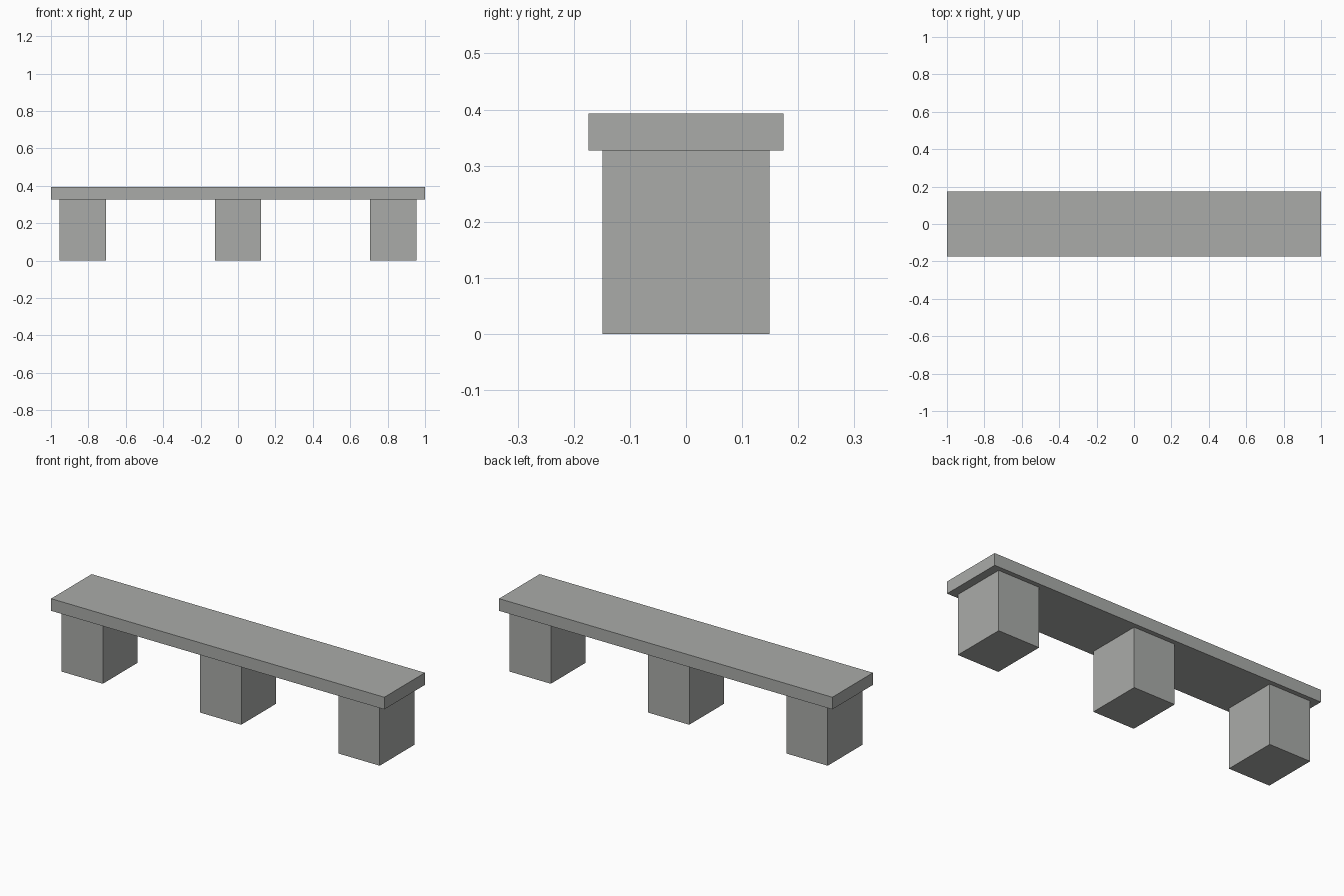
import bpy

cube = bpy.data.objects.get("Cube")
if cube:
    bpy.data.objects.remove(cube, do_unlink=True)

SEAT_BOTTOM, SEAT_TOP = 0.327, 0.393

# Single stone colour
stone = bpy.data.materials.new("grey_stone")
stone.use_nodes = True
stone.diffuse_color = (0.4, 0.41, 0.395, 1)
stone.node_tree.nodes["Principled BSDF"].inputs["Base Color"].default_value = stone.diffuse_color


def block(name, x, width, depth, bottom, top):
    """Sharp-edged box centred on y = 0."""
    bpy.ops.mesh.primitive_cube_add(size=1, location=(x, 0, (bottom + top) / 2))
    obj = bpy.context.object
    obj.name = name
    obj.scale = (width, depth, top - bottom)
    bpy.ops.object.transform_apply(location=False, rotation=False, scale=True)
    obj.data.materials.append(stone)
    return obj


# Seat slab
block("seat", 0, 2.0, 0.348, SEAT_BOTTOM, SEAT_TOP)

# Three support blocks
for name, x in (("right_leg", -0.831), ("middle_leg", 0), ("left_leg", 0.831)):
    block(name, x, 0.248, 0.298, 0, SEAT_BOTTOM)
